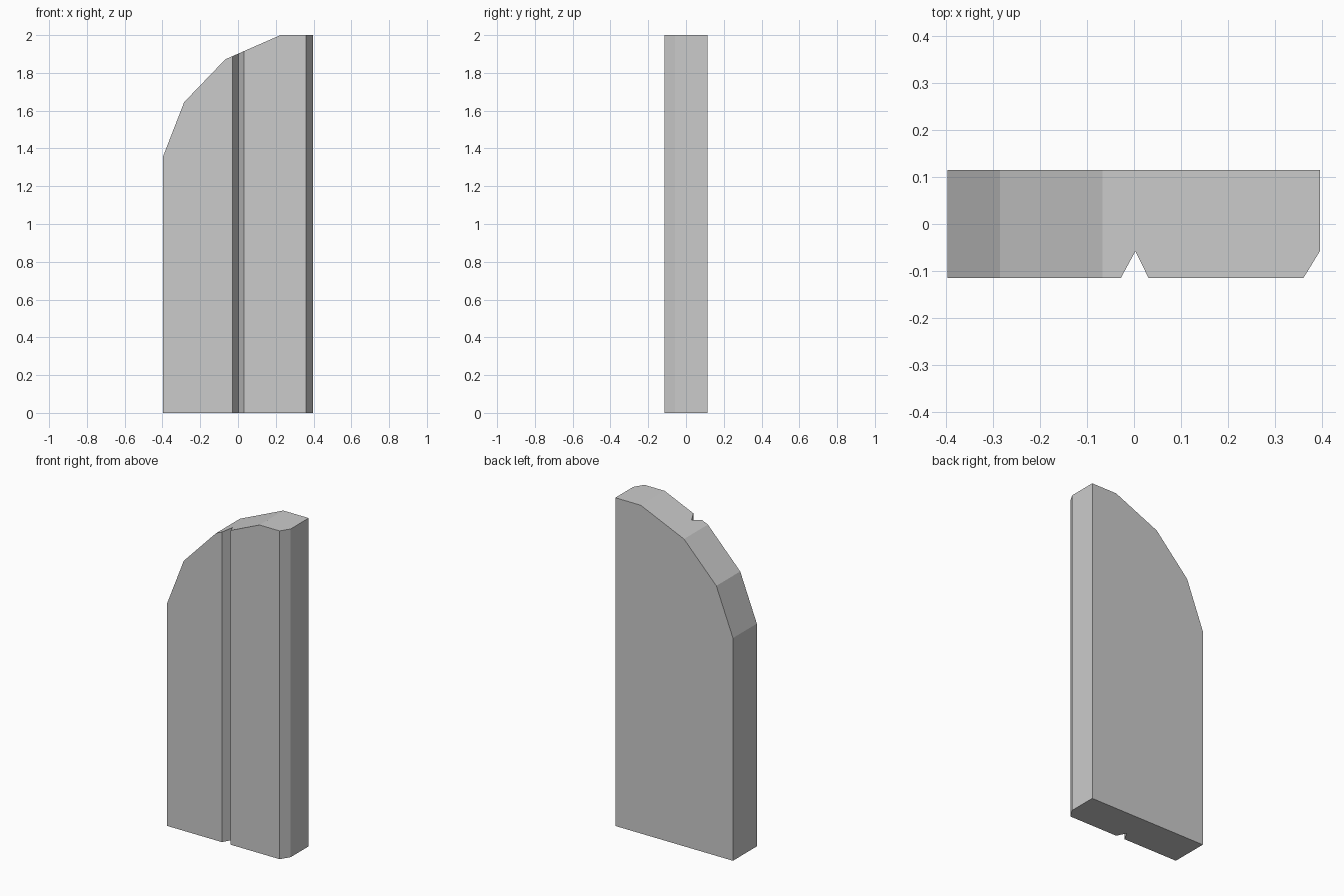
import bpy, bmesh
from mathutils import Vector

if "Cube" in bpy.data.objects:
    bpy.data.objects.remove(bpy.data.objects["Cube"])

# Plan outline of the door leaf: V groove in the front, chamfered right edge
plan = [(-0.397, -0.115), (-0.028, -0.115), (0.003, -0.058), (0.031, -0.115),
        (0.361, -0.115), (0.396, -0.058), (0.396, 0.115), (-0.397, 0.115)]
# Stepped arch along the top, from the flat part down to the left side (x, z)
arch = [(0.225, 2.0), (-0.067, 1.872), (-0.285, 1.645), (-0.397, 1.357)]

bm = bmesh.new()
base = bm.faces.new([bm.verts.new((x, y, 0)) for x, y in plan])
top = bmesh.ops.extrude_face_region(bm, geom=[base])["geom"]
bmesh.ops.translate(bm, vec=(0, 0, 2),
                    verts=[v for v in top if isinstance(v, bmesh.types.BMVert)])

# Trim the top along each arch facet and cap the cut
for (x1, z1), (x2, z2) in zip(arch, arch[1:]):
    normal = Vector((z2 - z1, 0, x1 - x2)).normalized()
    cut = bmesh.ops.bisect_plane(bm, geom=bm.verts[:] + bm.edges[:] + bm.faces[:],
                                 dist=1e-5, plane_co=(x1, 0, z1), plane_no=normal,
                                 clear_outer=True)["geom_cut"]
    edges = [e for e in cut if isinstance(e, bmesh.types.BMEdge) and e.is_boundary]
    bmesh.ops.edgeloop_fill(bm, edges=edges)

bmesh.ops.recalc_face_normals(bm, faces=bm.faces[:])
mesh = bpy.data.meshes.new("arched_door_leaf")
bm.to_mesh(mesh)
bm.free()
bpy.context.collection.objects.link(bpy.data.objects.new("arched_door_leaf", mesh))
